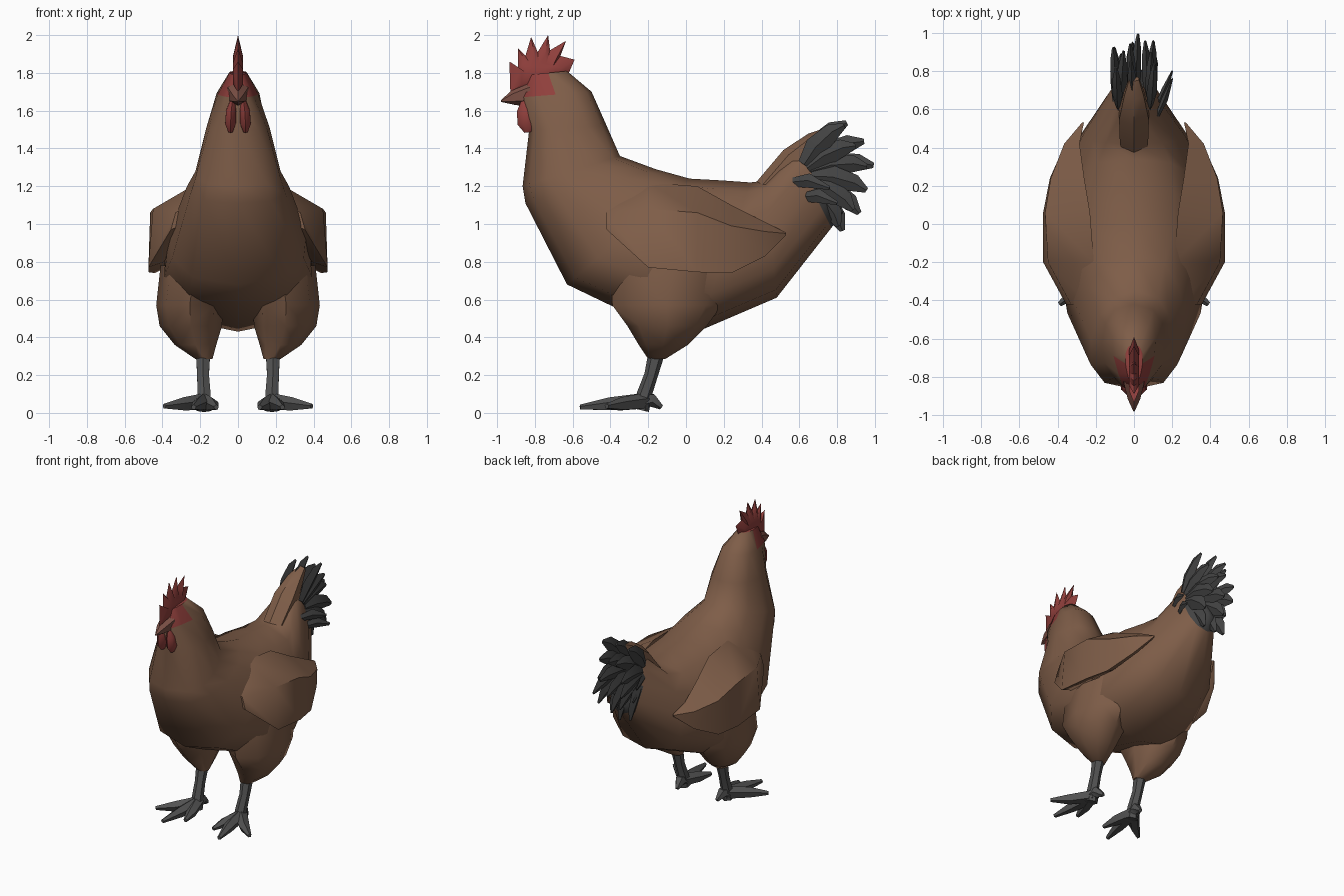
import bpy, bmesh, math, random
from mathutils import Vector

if "Cube" in bpy.data.objects:
    bpy.data.objects.remove(bpy.data.objects["Cube"])

random.seed(4)


def material(name, rgb):
    m = bpy.data.materials.new(name)
    m.diffuse_color = (*rgb, 1)
    m.use_nodes = True
    m.node_tree.nodes["Principled BSDF"].inputs["Base Color"].default_value = m.diffuse_color
    return m


BROWN = material("brown_plumage", (0.21, 0.11, 0.065))
DARK = material("dark_feather", (0.055, 0.055, 0.055))
GREY = material("leg_grey", (0.085, 0.085, 0.085))
RED = material("red_skin", (0.28, 0.05, 0.045))
BEAK = material("beak_brown", (0.2, 0.08, 0.06))


def finish(bm, name, mat, mirror=False, angle=50):
    bmesh.ops.recalc_face_normals(bm, faces=bm.faces)
    me = bpy.data.meshes.new(name)
    bm.to_mesh(me)
    bm.free()
    ob = bpy.data.objects.new(name, me)
    bpy.context.collection.objects.link(ob)
    me.materials.append(mat)
    if mirror:
        ob.modifiers.new("mirror", "MIRROR").use_mirror_merge = False
    bpy.ops.object.select_all(action="DESELECT")
    bpy.context.view_layer.objects.active = ob
    ob.select_set(True)
    bpy.ops.object.shade_smooth_by_angle(angle=math.radians(angle))
    return ob


def add_loft(bm, rings):
    rows = [[bm.verts.new(p) for p in r] for r in rings]
    n = len(rows[0])
    for a, b in zip(rows, rows[1:]):
        for i in range(n):
            j = (i + 1) % n
            bm.faces.new((a[i], a[j], b[j], b[i]))
    bm.faces.new(rows[0])
    bm.faces.new(rows[-1])


def add_tube(bm, path, radii, sides=6, flat=1.0):
    """Tube along a path; flat squashes it along the second axis."""
    pts = [Vector(p) for p in path]
    rings = []
    for k, p in enumerate(pts):
        d = (pts[min(k + 1, len(pts) - 1)] - pts[max(k - 1, 0)]).normalized()
        u = d.cross(Vector((1, 0, 0))).normalized()
        v = d.cross(u)
        rings.append([p + radii[k] * (u * math.cos(t) + v * math.sin(t) * flat)
                      for t in (math.tau * i / sides for i in range(sides))])
    add_loft(bm, rings)


# Body: front/belly point, back point, half widths of the belly side and the back side
sections = [
    ((-0.83, 1.79), (-0.63, 1.81), 0.04, 0.05),
    ((-0.88, 1.67), (-0.50, 1.70), 0.09, 0.125),
    ((-0.83, 1.50), (-0.42, 1.52), 0.17, 0.165),
    ((-0.865, 1.20), (-0.35, 1.36), 0.25, 0.20),
    ((-0.85, 1.11), (-0.16, 1.29), 0.28, 0.26),
    ((-0.63, 0.68), (0.02, 1.24), 0.385, 0.34),
    ((-0.38, 0.56), (0.20, 1.23), 0.43, 0.34),
    ((0.06, 0.43), (0.34, 1.22), 0.42, 0.31),
    ((0.48, 0.61), (0.42, 1.23), 0.31, 0.24),
    ((0.77, 0.98), (0.57, 1.38), 0.12, 0.11),
    ((0.83, 1.06), (0.66, 1.44), 0.05, 0.05),
]
rings = []
for f, b, wf, wb in sections:
    ring = []
    for i in range(12):
        a = math.tau * i / 12
        c, s = math.cos(a), math.sin(a)
        t = (1 - c) / 2
        w = wf if c > 0.1 else wb if c < -0.1 else (wf + wb) / 2
        x = w * math.copysign(abs(s) ** 0.7, s) if i % 6 else 0
        ring.append((x, f[0] + (b[0] - f[0]) * t, f[1] + (b[1] - f[1]) * t))
    rings.append(ring)
bm = bmesh.new()
add_loft(bm, rings)
body = finish(bm, "body", BROWN, angle=60)
body.data.materials.append(RED)
body.data.materials.append(DARK)
for p in body.data.polygons:
    if p.center.z > 1.65 and p.center.y < -0.68:
        p.material_index = 1
    elif p.center.y > 0.72:
        p.material_index = 2

# Thighs
bm = bmesh.new()
thigh = [(0.23, -0.06, 0.78, 0.18, 0.34), (0.255, -0.10, 0.57, 0.178, 0.29),
         (0.25, -0.10, 0.46, 0.165, 0.21), (0.225, -0.12, 0.36, 0.11, 0.13),
         (0.18, -0.155, 0.285, 0.045, 0.045)]
add_loft(bm, [[(x + rx * math.cos(t), y + ry * math.sin(t), z)
               for t in (math.tau * i / 8 for i in range(8))]
              for x, y, z, rx, ry in thigh])
finish(bm, "thighs", BROWN, True)

# Folded wings: sections of top, shoulder, lower edge and inner side
bm = bmesh.new()
wing = [(-0.42, (0.24, 1.12), (0.33, 1.06), (0.355, 0.97), (0.28, 1.0)),
        (-0.20, (0.21, 1.22), (0.45, 1.08), (0.475, 0.77), (0.39, 0.80)),
        (0.06, (0.23, 1.20), (0.465, 1.06), (0.475, 0.745), (0.39, 0.78)),
        (0.24, (0.26, 1.10), (0.435, 0.99), (0.44, 0.74), (0.38, 0.77)),
        (0.42, (0.285, 1.01), (0.365, 0.96), (0.36, 0.83), (0.32, 0.85)),
        (0.53, (0.262, 0.955), (0.272, 0.95), (0.272, 0.94), (0.262, 0.94))]
add_loft(bm, [[(x, y, z) for x, z in pts] for y, *pts in wing])
finish(bm, "wings", BROWN, True)

# Tail feathers: layers of curved blades fanned from the tail root
bm = bmesh.new()
for x0, count, reach in ((0.0, 6, 0.40), (0.08, 6, 0.37), (-0.08, 6, 0.35)):
    for k in range(count):
        a = math.radians(-36 + 98 * k / (count - 1))
        L = reach * random.uniform(0.9, 1.03)
        y0, z0 = 0.59, 1.25
        x1 = x0 + random.uniform(-0.035, 0.035)
        path = []
        for s in (0.2, 0.5, 0.82, 1.0):
            b = a - 0.25 * s * s
            path.append((x0 + (x1 - x0) * s,
                         y0 + L * s * math.cos(b), z0 + L * s * math.sin(b)))
        add_tube(bm, path, (0.035, 0.06, 0.045, 0.014), 4, 0.45)
# Loose side feathers
for side in (1, -0.6):
    for y, z, L in ((0.54, 1.22, 0.22), (0.60, 1.14, 0.20)):
        add_tube(bm, [(side * 0.11, y, z), (side * 0.16, y + L * 0.5, z + 0.01),
                      (side * 0.20, y + L, z - 0.03)], (0.02, 0.038, 0.01), 4, 0.45)
finish(bm, "tail_feathers", DARK, angle=30)

# Raised brown wedge at the top of the tail
bm = bmesh.new()
add_tube(bm, [(0, 0.42, 1.17), (0, 0.57, 1.34), (0, 0.68, 1.44), (0, 0.76, 1.49)],
         (0.07, 0.075, 0.05, 0.025), 6, 1.2)
finish(bm, "tail_wedge", BROWN)

# Comb: toothed outline, thick at the base and thin at the edge
outline = [(-0.93, 1.70), (-0.935, 1.86), (-0.89, 1.82), (-0.89, 1.93), (-0.85, 1.89),
           (-0.82, 1.99), (-0.785, 1.91), (-0.73, 2.0), (-0.72, 1.92), (-0.635, 1.97),
           (-0.665, 1.89), (-0.59, 1.87), (-0.62, 1.80), (-0.70, 1.74)]
bm = bmesh.new()
mid = (-0.77, 1.78)
edge = [bm.verts.new((0, y, z)) for y, z in outline]
for sx in (1, -1):
    inner = [bm.verts.new((sx * 0.026, mid[0] + (y - mid[0]) * 0.62, mid[1] + (z - mid[1]) * 0.5))
             for y, z in outline]
    n = len(outline)
    for i in range(n):
        j = (i + 1) % n
        bm.faces.new((edge[i], edge[j], inner[j], inner[i]))
    bm.faces.new(inner)
finish(bm, "comb", RED)

# Beak
bm = bmesh.new()
add_tube(bm, [(0, -0.82, 1.69), (0, -0.91, 1.67), (0, -0.98, 1.65)],
         (0.07, 0.042, 0.004), 6, 0.9)
finish(bm, "beak", BEAK)

# Wattles
bm = bmesh.new()
add_tube(bm, [(0.03, -0.85, 1.65), (0.036, -0.845, 1.60), (0.04, -0.84, 1.53), (0.04, -0.835, 1.485)],
         (0.025, 0.05, 0.052, 0.02), 6, 0.62)
finish(bm, "wattles", RED, True)

# Legs with three front toes and a back toe
bm = bmesh.new()
add_tube(bm, [(0.185, -0.15, 0.34), (0.185, -0.185, 0.20), (0.18, -0.22, 0.10), (0.18, -0.24, 0.015)],
         (0.045, 0.036, 0.04, 0.045), 6)
for tip, mid in (((0.235, -0.56, 0.03), (0.205, -0.40, 0.045)),
                 ((0.39, -0.42, 0.035), (0.29, -0.34, 0.045)),
                 ((0.115, -0.46, 0.03), (0.14, -0.35, 0.045)),
                 ((0.165, -0.13, 0.03), (0.175, -0.18, 0.07))):
    add_tube(bm, [(0.18, -0.22, 0.06), mid, tip], (0.045, 0.038, 0.014), 5, 1.0)
finish(bm, "legs", GREY, True)
